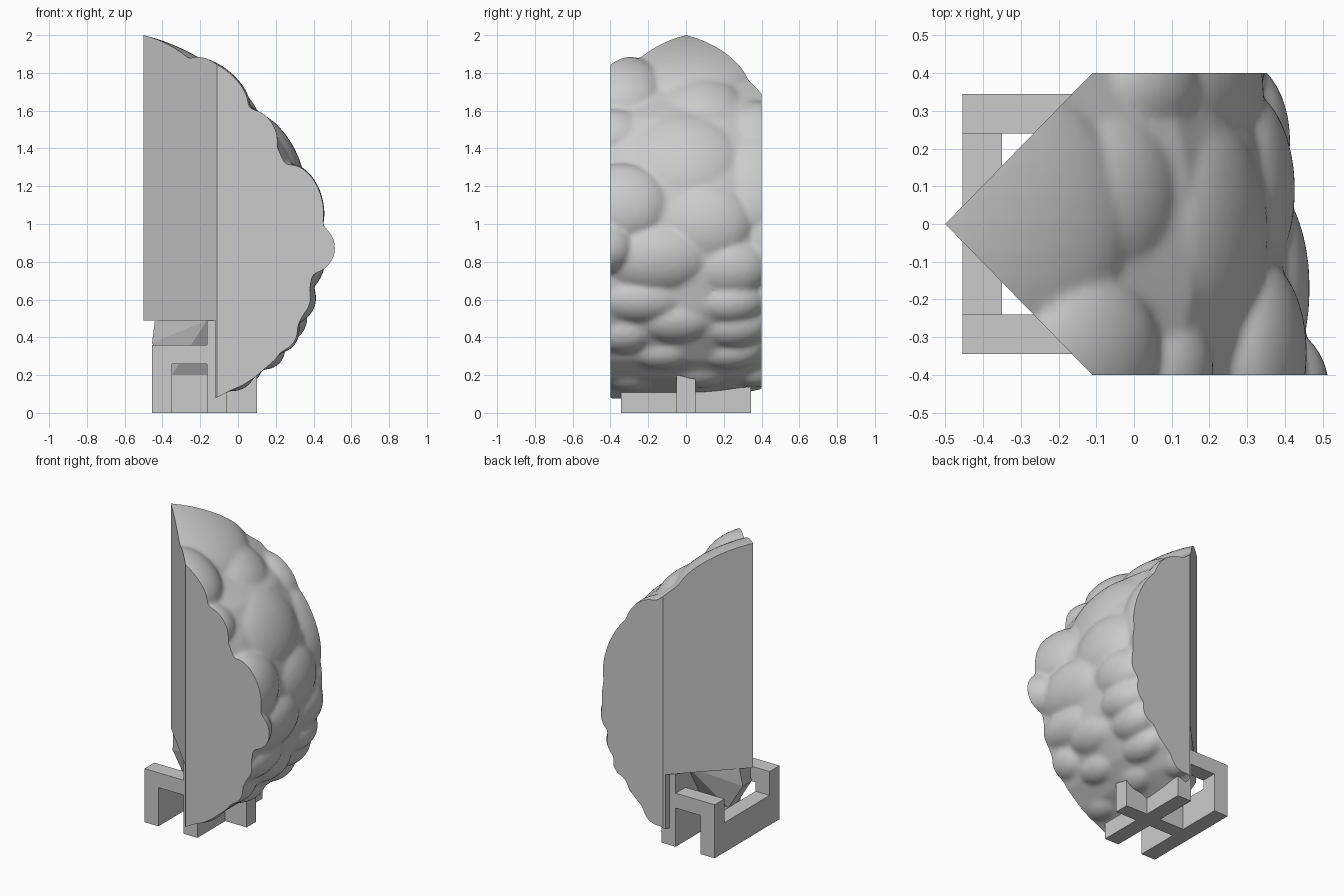
import bpy, bmesh, math
from mathutils import Matrix, Vector

if "Cube" in bpy.data.objects:
    bpy.data.objects.remove(bpy.data.objects["Cube"])

grey = bpy.data.materials.new("plain_grey")
grey.use_nodes = True
COLOUR = (0.6, 0.6, 0.6, 1)
grey.diffuse_color = COLOUR
grey.node_tree.nodes["Principled BSDF"].inputs["Base Color"].default_value = COLOUR


def make_object(name, bm):
    bmesh.ops.recalc_face_normals(bm, faces=bm.faces)
    mesh = bpy.data.meshes.new(name)
    bm.to_mesh(mesh)
    bm.free()
    mesh.materials.append(grey)
    obj = bpy.data.objects.new(name, mesh)
    bpy.context.collection.objects.link(obj)
    return obj


def add_box(bm, x, y, z):
    size = Matrix.Diagonal((x[1] - x[0], y[1] - y[0], z[1] - z[0], 1))
    centre = Matrix.Translation((sum(x) / 2, sum(y) / 2, sum(z) / 2))
    bmesh.ops.create_cube(bm, size=1, matrix=centre @ size)


def add_prism(bm, outline, low, high):
    bottom = [bm.verts.new((x, y, low)) for x, y in outline]
    face = bm.faces.new(bottom)
    moved = bmesh.ops.extrude_face_region(bm, geom=[face])["geom"]
    top = [v for v in moved if isinstance(v, bmesh.types.BMVert)]
    bmesh.ops.translate(bm, verts=top, vec=(0, 0, high - low))


# Side profile of the bulging front, bottom to top (x, z)
PROFILE = [(-.8, -.1), (-.12, .07), (.1, .18), (.22, .28), (.32, .41), (.39, .55),
           (.42, .7), (.445, .88), (.425, 1.05), (.37, 1.25), (.29, 1.42),
           (.18, 1.58), (0, 1.72), (-.22, 1.88), (-.5, 2), (-.8, 2.08)]


def profile_x(z):
    for (x0, z0), (x1, z1) in zip(PROFILE, PROFILE[1:]):
        if z <= z1:
            return x0 + (x1 - x0) * (z - z0) / (z1 - z0)
    return PROFILE[-1][0]


def side_shift(y, z):
    inward = max(0, y) if z < 1.2 else max(0, y, -y - .1)
    return -.6 * inward ** 2


# Core: the profile, slightly shrunk and swept across the width
bm = bmesh.new()
rings = []
for i in range(11):
    y = -.5 + i / 10
    rings.append([bm.verts.new((-.5 + (x + .5) * .965 + side_shift(y, z), y, z - max(0, z - .95) * .035))
                  for x, z in PROFILE])
count = len(PROFILE)
for a, b in zip(rings, rings[1:]):
    for j in range(count):
        k = (j + 1) % count
        bm.faces.new((a[j], a[k], b[k], b[j]))
bm.faces.new(rings[0])
bm.faces.new(rings[-1])

# Lobes: y, z, half width, half height along the surface, lift
LOBES = [(-.3, .14, .2, .13, 0), (.06, .16, .2, .13, 0), (.36, .16, .18, .12, 0),
         (-.13, .27, .2, .12, 0), (.22, .27, .2, .12, 0),
         (-.33, .37, .18, .13, 0), (-.06, .45, .23, .14, 0), (.24, .41, .2, .13, 0),
         (-.24, .58, .26, .14, 0), (.22, .56, .2, .13, 0), (.43, .6, .12, .16, 0),
         (-.17, .8, .3, .19, .015), (-.44, .87, .17, .14, .06), (.22, .75, .22, .17, 0),
         (.42, .95, .14, .25, 0), (.09, 1.03, .27, .23, -.015), (-.34, 1.13, .26, .22, .03),
         (.36, 1.27, .19, .31, 0), (-.02, 1.4, .32, .28, -.015), (-.38, 1.53, .18, .16, 0),
         (.07, 1.72, .25, .23, -.01), (-.33, 1.77, .22, .24, .05), (.36, 1.57, .16, .2, -.01),
         (0, 1.93, .4, .4, 0)]
DEPTH = .14
for y, z, wide, tall, lift in LOBES:
    tangent = Vector((profile_x(z + .04) - profile_x(z - .04), 0, .08)).normalized()
    normal = Vector((tangent.z, 0, -tangent.x))
    centre = Vector((profile_x(z) + side_shift(y, z), y, z)) + normal * (lift + .015 - DEPTH)
    turn = Matrix((normal, (0, 1, 0), tangent)).transposed().to_4x4()
    bmesh.ops.create_uvsphere(bm, u_segments=32, v_segments=20, radius=1,
                              matrix=Matrix.Translation(centre) @ turn
                              @ Matrix.Diagonal((DEPTH, wide, tall, 1)))
body = make_object("lobed_body", bm)

# Corner-shaped trimming block and the recess below the back
bm = bmesh.new()
add_prism(bm, [(-.5, 0), (-.11, -.4), (.8, -.4), (.8, .4), (-.11, .4)], -.2, 2.3)
trim = make_object("corner_trim", bm)
bm = bmesh.new()
add_box(bm, (-.9, -.12), (-.6, .6), (-.4, .49))
recess = make_object("recess_cutter", bm)

remesh = body.modifiers.new("blend", "REMESH")
remesh.mode = "VOXEL"
remesh.voxel_size = .014
soften = body.modifiers.new("soften", "SMOOTH")
soften.factor = .5
soften.iterations = 8
for cutter, mode in ((trim, "INTERSECT"), (recess, "DIFFERENCE")):
    cutter.hide_render = True
    cutter.hide_viewport = True
    cut = body.modifiers.new(cutter.name, "BOOLEAN")
    cut.operation = mode
    cut.object = cutter
    cut.solver = "EXACT"

bpy.context.view_layer.update()
shaped = bpy.data.meshes.new_from_object(body.evaluated_get(bpy.context.evaluated_depsgraph_get()))
body.modifiers.clear()
body.data = shaped
for cutter in (trim, recess):
    bpy.data.objects.remove(cutter)
shaped.materials.clear()
shaped.materials.append(grey)
bpy.ops.object.select_all(action="DESELECT")
body.select_set(True)
bpy.context.view_layer.objects.active = body
bpy.ops.object.shade_smooth_by_angle(angle=math.radians(40))
# The large cut sides stay flat
for face in shaped.polygons:
    if face.area > .01:
        face.use_smooth = False

# Stand: back plate, wall under the body and central spine
bm = bmesh.new()
add_box(bm, (-.455, -.35), (-.345, .345), (0, .2))
make_object("stand_back_plate", bm)
bm = bmesh.new()
add_box(bm, (-.165, -.06), (-.345, .345), (0, .16))
add_box(bm, (-.165, -.11), (-.345, .345), (.16, .49))
make_object("stand_cross_wall", bm)
bm = bmesh.new()
add_box(bm, (-.35, .1), (-.05, .05), (0, .22))
add_box(bm, (.05, .1), (.02, .05), (.22, .3))
make_object("stand_spine", bm)

# Side arms: a post at the back and a beam to the wall
for side, name in ((-1, "right"), (1, "left")):
    y = sorted((side * .24, side * .345))
    bm = bmesh.new()
    add_box(bm, (-.455, -.35), y, (.2, .36))
    add_box(bm, (-.35, -.165), y, (.26, .36))
    make_object(name + "_stand_arm", bm)

# Gusset: flares from the spine up to the underside of the back corner
bm = bmesh.new()
points = [(x, y * side, z) for side in (-1, 1) for x, y, z in
          ((-.35, .05, .2), (-.165, .05, .2), (-.455, .045, .37), (-.44, .06, .49), (-.165, .22, .49))]
bmesh.ops.convex_hull(bm, input=[bm.verts.new(p) for p in points])
make_object("under_gusset", bm)
